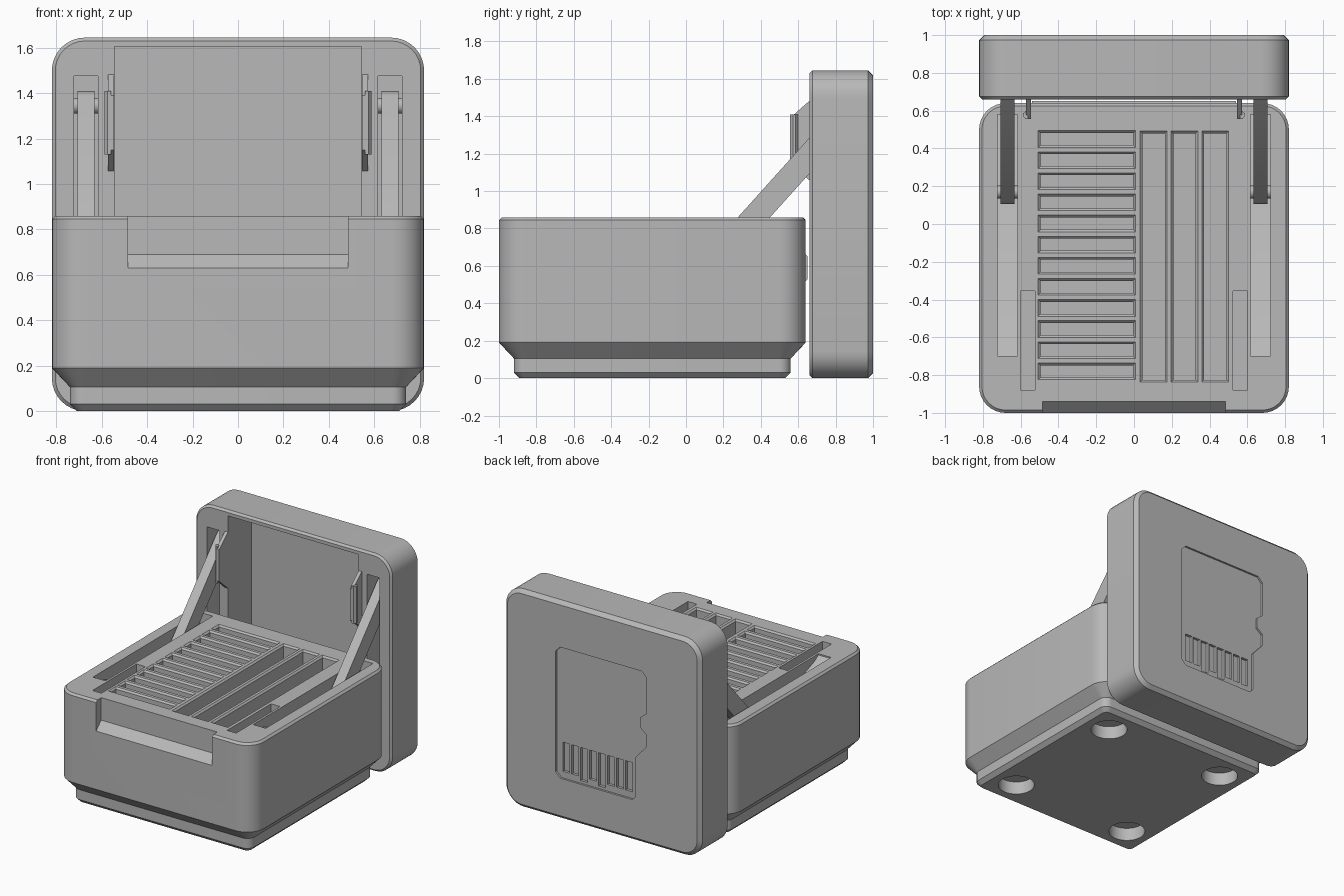
import bpy
import bmesh
import math
from mathutils import Vector

cube = bpy.data.objects.get("Cube")
if cube:
    bpy.data.objects.remove(cube)

grey = bpy.data.materials.new("plain_grey")
grey.use_nodes = True
COLOUR = (0.48, 0.48, 0.48, 1)
grey.diffuse_color = COLOUR
grey.node_tree.nodes["Principled BSDF"].inputs["Base Color"].default_value = COLOUR


def place(axis, a, b, level):
    """Put a 2D point on a plane across the given axis."""
    return {"x": (level, a, b), "y": (a, level, b), "z": (a, b, level)}[axis]


def loft(bm, axis, rings):
    """Skin matching outlines, each given as (level, points), and cap the ends."""
    loops = [[bm.verts.new(place(axis, a, b, lv)) for a, b in pts] for lv, pts in rings]
    n = len(loops[0])
    faces = [bm.faces.new(loops[0]), bm.faces.new(loops[-1])]
    for low, high in zip(loops, loops[1:]):
        for i in range(n):
            j = (i + 1) % n
            faces.append(bm.faces.new((low[i], low[j], high[j], high[i])))
    bmesh.ops.recalc_face_normals(bm, faces=faces)


def prism(bm, axis, pts, start, end):
    loft(bm, axis, [(start, pts), (end, pts)])


def rect(a0, a1, b0, b1):
    return [(a0, b0), (a1, b0), (a1, b1), (a0, b1)]


def round_rect(ca, cb, ha, hb, r, steps=8):
    pts = []
    for k, (sa, sb) in enumerate([(1, 1), (-1, 1), (-1, -1), (1, -1)]):
        for i in range(steps + 1):
            t = math.pi / 2 * (k + i / steps)
            pts.append((ca + sa * (ha - r) + r * math.cos(t),
                        cb + sb * (hb - r) + r * math.sin(t)))
    return pts


def circle(ca, cb, r, n=32):
    return [(ca + r * math.cos(2 * math.pi * i / n), cb + r * math.sin(2 * math.pi * i / n))
            for i in range(n)]


def finish(name, bm):
    mesh = bpy.data.meshes.new(name)
    bm.to_mesh(mesh)
    bm.free()
    mesh.materials.append(grey)
    obj = bpy.data.objects.new(name, mesh)
    bpy.context.collection.objects.link(obj)
    return obj


def cut(obj, bm):
    """Subtract the cutter mesh and bake the result."""
    cutter = finish("cutter", bm)
    cutter.hide_render = True
    mod = obj.modifiers.new("cut", "BOOLEAN")
    mod.operation, mod.solver, mod.object = "DIFFERENCE", "EXACT", cutter
    graph = bpy.context.evaluated_depsgraph_get()
    baked = bpy.data.meshes.new_from_object(obj.evaluated_get(graph))
    obj.modifiers.clear()
    obj.data = baked
    bpy.data.objects.remove(cutter)


def smooth(obj):
    bpy.ops.object.select_all(action="DESELECT")
    obj.select_set(True)
    bpy.context.view_layer.objects.active = obj
    bpy.ops.object.shade_smooth_by_angle(angle=math.radians(25))


# Box body with stepped foot
TOP, MID = 0.86, -0.18
bm = bmesh.new()
profile = [(0, 0.71, 0.035), (0.03, 0.74, 0.06), (0.105, 0.74, 0.06),
           (0.19, 0.82, 0.14), (0.845, 0.82, 0.14), (TOP, 0.805, 0.125)]
loft(bm, "z", [(z, round_rect(0, MID, h, h, r)) for z, h, r in profile])
box = finish("box_body", bm)

bm = bmesh.new()


def card_slot(x0, x1, y0, y1, depth):
    c = 0.012
    wide = rect(x0 - c, x1 + c, y0 - c, y1 + c)
    narrow = rect(x0, x1, y0, y1)
    loft(bm, "z", [(TOP - depth, narrow), (TOP - c, narrow), (TOP, wide), (TOP + 0.05, wide)])


# Small card slots on one side, long card slots on the other
for i in range(12):
    y = 0.45 - i * 0.1118
    card_slot(-0.495, -0.005, y - 0.032, y + 0.032, 0.45)
for i in range(3):
    x = 0.045 + i * 0.163
    card_slot(x, x + 0.118, -0.825, 0.48, 0.55)
# Finger notch in the front
prism(bm, "x", [(-1.1, 0.53), (-0.94, 0.69), (-0.94, 0.95), (-1.1, 0.95)], -0.485, 0.485)
for s in (-1, 1):
    # Ramped channel for the arm, and pocket for the clip
    channel = [(-0.7, 0.9), (-0.7, 0.85), (-0.65, 0.82), (0.1, 0.54), (0.58, 0.42), (0.58, 0.9)]
    prism(bm, "x", channel, s * 0.617, s * 0.722)
    prism(bm, "z", rect(s * 0.525, s * 0.6, -0.88, -0.355), TOP - 0.13, TOP + 0.05)
    # Round holes under the foot
    for t in (-1, 1):
        prism(bm, "z", circle(s * 0.52, MID + t * 0.52, 0.13), -0.05, 0.1)
cut(box, bm)
smooth(box)

# Low rib on the back of the box
bm = bmesh.new()
prism(bm, "x", [(0.62, 0.68), (0.65, 0.65), (0.65, 0.53), (0.62, 0.5)], -0.54, 0.54)
finish("back_rib", bm)

# Open lid standing behind the box
bm = bmesh.new()
CZ = 0.8225
loft(bm, "y", [(y, round_rect(0, CZ, 0.82 - c, CZ - c, 0.145 - c))
               for y, c in [(0.66, 0.015), (0.675, 0), (0.973, 0), (1.0, 0.027)]])
lid = finish("lid", bm)

bm = bmesh.new()
prism(bm, "y", rect(-0.545, 0.545, 0.1, 1.605), 0.6, 0.94)
for s in (-1, 1):
    prism(bm, "y", rect(s * 0.617, s * 0.722, 0.12, 1.475), 0.6, 0.89)
cut(lid, bm)

# Card outline sunk into the back of the lid
bm = bmesh.new()
card = [(0.35, 0.31), (-0.25, 0.31), (-0.28, 0.34), (-0.28, 0.64), (-0.37, 0.74),
        (-0.37, 0.83), (-0.32, 0.87), (-0.32, 0.95), (-0.37, 0.99), (-0.37, 1.26),
        (-0.33, 1.3), (0.35, 1.3), (0.39, 1.26), (0.39, 0.35)]
prism(bm, "y", card, 0.985, 1.05)
cut(lid, bm)

# Contact strips sunk deeper
bm = bmesh.new()
for i in range(8):
    x = 0.34 - i * 0.075
    bottom = 0.33 if i in (2, 4) else 0.36
    prism(bm, "y", rect(x - 0.058, x, bottom, 0.58), 0.965, 1.05)
cut(lid, bm)
smooth(lid)

low, high, R = Vector((0.17, 0.645)), Vector((0.8, 1.345)), 0.064
tilt = math.atan2(high.y - low.y, high.x - low.x)
for s, side in ((-1, "right"), (1, "left")):
    # Support arm with rounded ends
    bm = bmesh.new()
    outline = []
    for centre, start in ((high, tilt - math.pi / 2), (low, tilt + math.pi / 2)):
        for i in range(13):
            t = start + math.pi * i / 12
            outline.append((centre.x + R * math.cos(t), centre.y + R * math.sin(t)))
    prism(bm, "x", outline, s * 0.633, s * 0.708)
    smooth(finish(side + "_arm", bm))

    # Pivot pins at both ends of the arm
    bm = bmesh.new()
    for p in (low, high):
        prism(bm, "x", circle(p.x, p.y, 0.035, 20), s * 0.605, s * 0.735)
    smooth(finish(side + "_pivot_pins", bm))

    # Lid clip with a snap ridge along its tip
    bm = bmesh.new()
    prism(bm, "x", [(0.68, 1.5), (0.555, 1.39), (0.555, 1.15), (0.68, 1.04)], s * 0.546, s * 0.572)
    ridge = [(s * 0.56, 0.556), (s * 0.575, 0.556), (s * 0.588, 0.572),
             (s * 0.588, 0.585), (s * 0.565, 0.605)]
    prism(bm, "z", ridge, 1.13, 1.41)
    finish(side + "_clip", bm)
